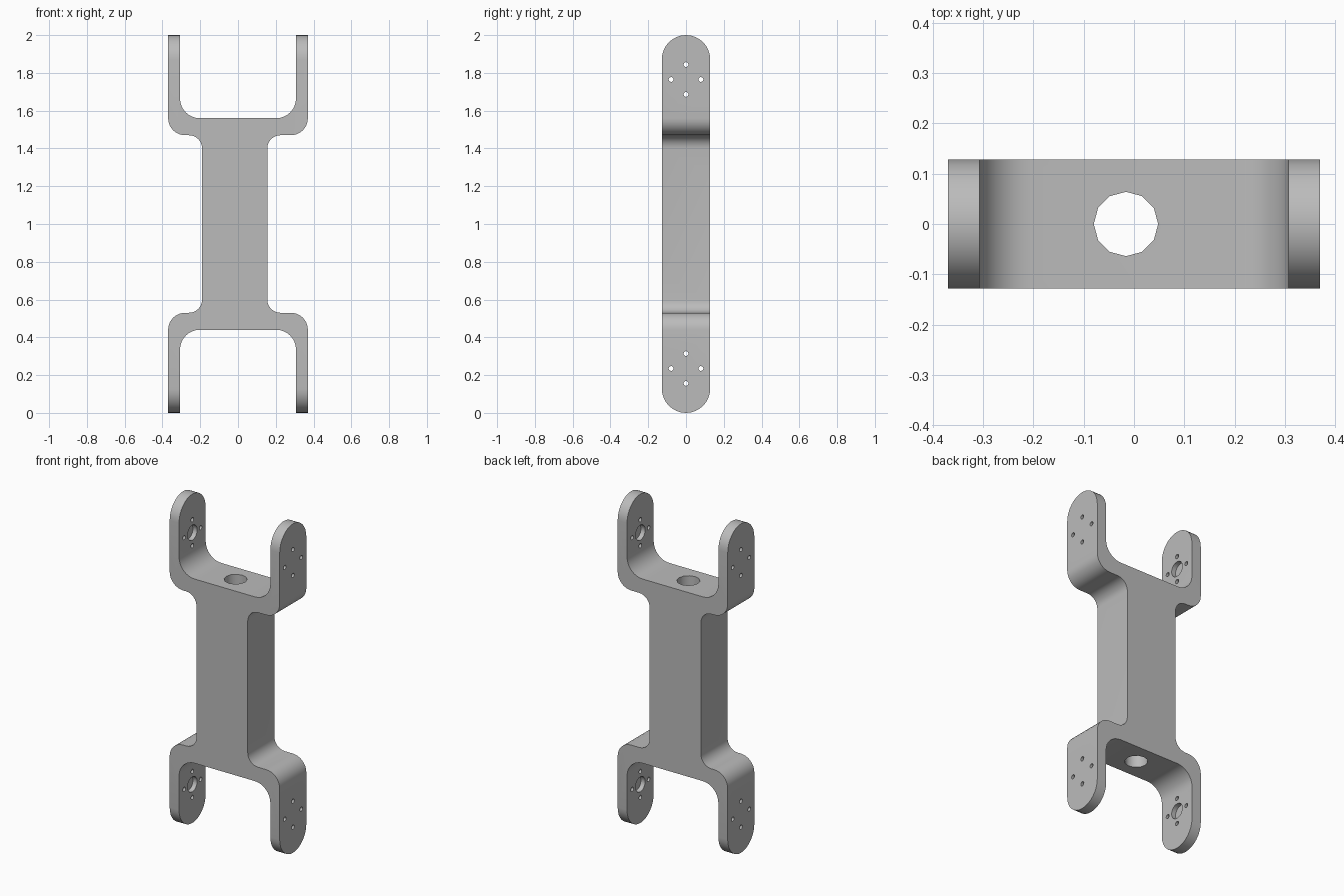
import bpy
import bmesh
import math
from mathutils import Vector, Matrix

HALF_DEPTH = 0.128
EAR_Z = (0.235, 1.765)

if "Cube" in bpy.data.objects:
    bpy.data.objects.remove(bpy.data.objects["Cube"], do_unlink=True)

metal = bpy.data.materials.new("satin grey")
metal.use_nodes = True
grey = (0.5, 0.5, 0.5, 1)
metal.diffuse_color = grey
metal.node_tree.nodes["Principled BSDF"].inputs["Base Color"].default_value = grey


def make_object(name, bm):
    bmesh.ops.recalc_face_normals(bm, faces=bm.faces)
    mesh = bpy.data.meshes.new(name)
    bm.to_mesh(mesh)
    bm.free()
    mesh.materials.append(metal)
    obj = bpy.data.objects.new(name, mesh)
    bpy.context.collection.objects.link(obj)
    return obj


def rounded(corners, steps=8):
    """Outline through (u, v, radius) corners, with right-angle corners filleted."""
    points = []
    for i, (u, v, r) in enumerate(corners):
        p = Vector((u, v))
        if r == 0:
            points.append(p)
            continue
        a = (Vector(corners[i - 1][:2]) - p).normalized()
        b = (Vector(corners[(i + 1) % len(corners)][:2]) - p).normalized()
        for k in range(steps + 1):
            t = math.pi / 2 * k / steps
            points.append(p + r * (a * (1 - math.sin(t)) + b * (1 - math.cos(t))))
    return points


def prism(name, outline, place, direction):
    bm = bmesh.new()
    face = bm.faces.new([bm.verts.new(place(p)) for p in outline])
    top = bmesh.ops.extrude_face_region(bm, geom=[face])["geom"]
    bmesh.ops.translate(bm, vec=direction,
                        verts=[v for v in top if isinstance(v, bmesh.types.BMVert)])
    return make_object(name, bm)


def add_cylinder(bm, radius, length, sides, matrix):
    bmesh.ops.create_cone(bm, cap_ends=True, segments=sides, radius1=radius,
                          radius2=radius, depth=length, matrix=matrix)


def cut(obj, tool, operation):
    mod = obj.modifiers.new(operation, 'BOOLEAN')
    mod.operation = operation
    mod.solver = 'EXACT'
    mod.object = tool
    bpy.context.view_layer.objects.active = obj
    bpy.ops.object.modifier_apply(modifier=mod.name)
    bpy.data.objects.remove(tool, do_unlink=True)


# Double-ended fork profile: upper half, then its reflection below
upper = [(0.155, 1.47, 0.07), (0.37, 1.47, 0.09), (0.37, 2, 0), (0.307, 2, 0),
         (0.307, 1.56, 0.105), (-0.307, 1.56, 0.105), (-0.307, 2, 0),
         (-0.37, 2, 0), (-0.37, 1.47, 0.09), (-0.19, 1.47, 0.07)]
lower = [(x, 2 - z, r) for x, z, r in reversed(upper)]
bracket = prism("fork_bracket", rounded(upper + lower),
                lambda p: (p.x, -HALF_DEPTH, p.y), (0, 2 * HALF_DEPTH, 0))

# Round the ear tips with a capsule-shaped envelope
capsule = []
for start, z in ((0, 2 - HALF_DEPTH), (math.pi, HALF_DEPTH)):
    for k in range(17):
        a = start + math.pi * k / 16
        capsule.append(Vector((HALF_DEPTH * math.cos(a), z + HALF_DEPTH * math.sin(a))))
envelope = prism("tip_envelope", capsule, lambda p: (-0.5, p.x, p.y), (1, 0, 0))
cut(bracket, envelope, 'INTERSECT')

# Bore down the body, bolt holes through the ears, blind sockets inside them
bm = bmesh.new()
add_cylinder(bm, 0.064, 1.4, 12, Matrix.Translation((-0.016, 0, 1)))
sideways = Matrix.Rotation(math.pi / 2, 4, 'Y')
for z in EAR_Z:
    add_cylinder(bm, 0.046, 0.67, 16, Matrix.Translation((0, 0, z)) @ sideways)
    for k in range(4):
        a = k * math.pi / 2
        spot = (0, 0.079 * math.cos(a), z + 0.079 * math.sin(a))
        add_cylinder(bm, 0.013, 1, 12, Matrix.Translation(spot) @ sideways)
cut(bracket, make_object("hole_cutter", bm), 'DIFFERENCE')

# Smooth fillets, sharp edges
bpy.ops.object.select_all(action='DESELECT')
bracket.select_set(True)
bpy.context.view_layer.objects.active = bracket
bpy.ops.object.shade_smooth_by_angle(angle=math.radians(35))
